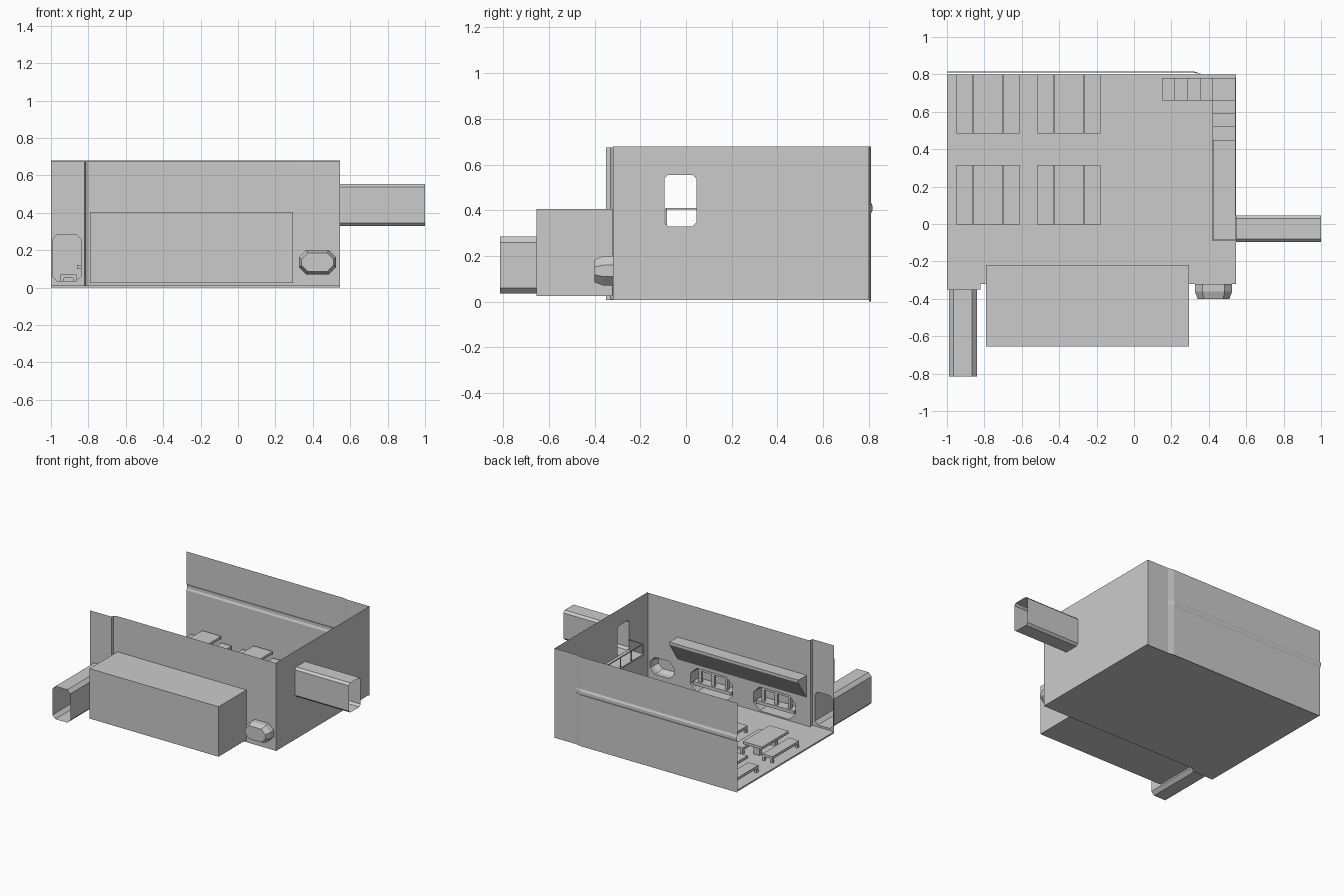
import bpy, bmesh

if "Cube" in bpy.data.objects:
    bpy.data.objects.remove(bpy.data.objects["Cube"])

grey = bpy.data.materials.new("plain_grey")
grey.diffuse_color = (0.6, 0.6, 0.6, 1)
grey.use_nodes = True
grey.node_tree.nodes["Principled BSDF"].inputs["Base Color"].default_value = grey.diffuse_color


def finish(name, bm, fix_normals=True):
    if fix_normals:
        bmesh.ops.recalc_face_normals(bm, faces=bm.faces)
    mesh = bpy.data.meshes.new(name)
    bm.to_mesh(mesh)
    bm.free()
    mesh.materials.append(grey)
    obj = bpy.data.objects.new(name, mesh)
    bpy.context.collection.objects.link(obj)
    return obj


def boxes(name, extents):
    """One object made of boxes given as (x0, x1, y0, y1, z0, z1)."""
    bm = bmesh.new()
    for x0, x1, y0, y1, z0, z1 in extents:
        made = bmesh.ops.create_cube(bm, size=1)
        for v in made["verts"]:
            v.co.x = x0 if v.co.x < 0 else x1
            v.co.y = y0 if v.co.y < 0 else y1
            v.co.z = z0 if v.co.z < 0 else z1
    return finish(name, bm)


def loft(name, rings, closed=True, cap_end=False):
    """Skin a row of matching point rings."""
    bm = bmesh.new()
    rows = [[bm.verts.new(p) for p in ring] for ring in rings]
    for a, b in zip(rows, rows[1:]):
        n = len(a)
        for i in range(n if closed else n - 1):
            j = (i + 1) % n
            bm.faces.new((a[i], a[j], b[j], b[i]))
    if cap_end:
        bm.faces.new(rows[-1])
    return finish(name, bm)


def rect(a0, a1, b0, b1):
    return [(a0, b0), (a1, b0), (a1, b1), (a0, b1)]


def octagon(a0, a1, b0, b1, c):
    return [(a0 + c, b0), (a1 - c, b0), (a1, b0 + c), (a1, b1 - c),
            (a1 - c, b1), (a0 + c, b1), (a0, b1 - c), (a0, b0 + c)]


def on_y(points, y):
    return [(a, y, b) for a, b in points]


def on_x(points, x):
    return [(x, a, b) for a, b in points]


def wall(name, loops):
    """Flat sheet: first loop is the outline, the others are holes."""
    bm = bmesh.new()
    edges = []
    for loop in loops:
        vs = [bm.verts.new(p) for p in loop]
        edges += [bm.edges.new((vs[i], vs[(i + 1) % len(vs)])) for i in range(len(vs))]
    bmesh.ops.triangle_fill(bm, use_beauty=True, use_dissolve=False, edges=edges)
    return finish(name, bm)


# Openings
left_tube = octagon(-0.99, -0.84, 0.035, 0.285, 0.025)   # x, z
right_tube = octagon(-0.095, 0.045, 0.33, 0.555, 0.016)  # y, z
alcove = octagon(0.325, 0.525, 0.07, 0.20, 0.04)
booth_centres = (0.01, -0.52)
booths = [octagon(c - 0.175, c + 0.175, 0.03, 0.21, 0.05) for c in booth_centres]

# Floor
boxes("floor", [(-1, 0.545, -0.32, 0.80, 0.008, 0.02),
                (-1, -0.82, -0.35, -0.32, 0.008, 0.02)])

# Front wall, its step and the section with the corridor door
wall("front_wall", [on_y(rect(-0.80, 0.545, 0.01, 0.675), -0.32), on_y(alcove, -0.32)]
     + [on_y(b, -0.32) for b in booths])
wall("front_wall_door_section", [on_y(rect(-1, -0.82, 0.01, 0.675), -0.35),
                                 on_y(left_tube, -0.35)])
loft("front_wall_step", [[(-0.82, -0.35, 0.01), (-0.82, -0.35, 0.675)],
                         [(-0.815, -0.33, 0.01), (-0.815, -0.33, 0.675)],
                         [(-0.80, -0.32, 0.01), (-0.80, -0.32, 0.675)]], closed=False)

# Right wall with its doorway
wall("right_wall", [on_x(rect(-0.32, 0.80, 0.01, 0.68), 0.545), on_x(right_tube, 0.545)])

# Back wall with a horizontal rib, stepping in near the right end
rib = [(0.809, 0), (0.809, 0.385), (0.816, 0.40), (0.816, 0.42), (0.809, 0.435), (0.809, 0.68)]
flat = [(0.80, z) for _, z in rib]
loft("back_wall", [on_x(rib, -1), on_x(rib, 0.32), on_x(flat, 0.365), on_x(flat, 0.545)],
     closed=False)

# Corridors, open at both ends
loft("front_corridor", [on_y(left_tube, -0.35), on_y(left_tube, -0.815)])
loft("right_corridor", [on_x(right_tube, 0.545), on_x(right_tube, 1)])

# Small tapered alcove on the front
loft("alcove", [on_y(alcove, -0.32), on_y(alcove, -0.36),
                on_y(octagon(0.34, 0.51, 0.085, 0.185, 0.033), -0.40)], cap_end=True)

# Large box behind the serving openings, open towards the room
shell = rect(-0.79, 0.295, 0.025, 0.405)
loft("service_box", [on_y(shell, -0.321), on_y(shell, -0.655)], cap_end=True)

# Sloping hood over the serving openings
hood = [(-0.32, 0.405), (-0.22, 0.405), (-0.22, 0.385), (-0.32, 0.235)]
loft("hood", [on_x(hood, -0.79), on_x(hood, 0.295)])
for x in (-0.79, 0.295):
    wall("hood_end", [on_x(hood, x)])

# Serving booths: recess, counter and posts
for c, outline in zip(booth_centres, booths):
    loft("booth_recess", [on_y(outline, -0.32), on_y(outline, -0.43)], cap_end=True)
    parts = [(c - 0.16, c + 0.16, -0.40, -0.325, 0.075, 0.10),
             (c - 0.125, c + 0.125, -0.36, -0.34, 0.185, 0.205)]
    parts += [(c + d - 0.012, c + d + 0.012, -0.36, -0.34, 0.10, 0.19)
              for d in (-0.11, 0, 0.11)]
    boxes("booth_counter", parts)

# Walkway and L-shaped stairs
steps = [(0.42, 0.543, -0.09, 0.45, 0.318, 0.33)]
for i in range(3):
    y, z = 0.45 + 0.07 * i, 0.29 - 0.04 * i
    steps.append((0.42, 0.543, y, y + 0.07, z - 0.03, z))
steps.append((0.42, 0.543, 0.66, 0.78, 0.14, 0.17))
for i in range(4):
    x, z = 0.42 - 0.0675 * i, 0.14 - 0.03 * i
    steps.append((x - 0.0675, x, 0.66, 0.78, z - 0.03, z))
boxes("walkway_and_stairs", steps)

# Walkway railing
rails = [(0.42, 0.426, -0.09, 0.45, 0.404, 0.41), (0.42, 0.543, -0.09, -0.084, 0.404, 0.41)]
for y in (-0.09, 0.05, 0.18, 0.315, 0.444):
    rails.append((0.42, 0.426, y, y + 0.006, 0.33, 0.405))
boxes("railing", rails)

# Four dining sets: a table between two benches
for x in (-0.78, -0.3475):
    for y0, y1 in ((-0.005, 0.315), (0.485, 0.798)):
        boxes("table", [(x - 0.08, x + 0.08, y0, y1, 0.10, 0.12),
                        (x - 0.025, x + 0.025, y0 + 0.05, y0 + 0.08, 0.02, 0.10),
                        (x - 0.025, x + 0.025, y1 - 0.08, y1 - 0.05, 0.02, 0.10)])
        for side in (-1, 1):
            b0, b1 = sorted((x + side * 0.083, x + side * 0.168))
            legs = [(lx, lx + 0.018, ly, ly + 0.02, 0.02, 0.05)
                    for lx in (b0, b1 - 0.018) for ly in (y0, y1 - 0.02)]
            boxes("bench", [(b0, b1, y0, y1, 0.05, 0.07)] + legs)
